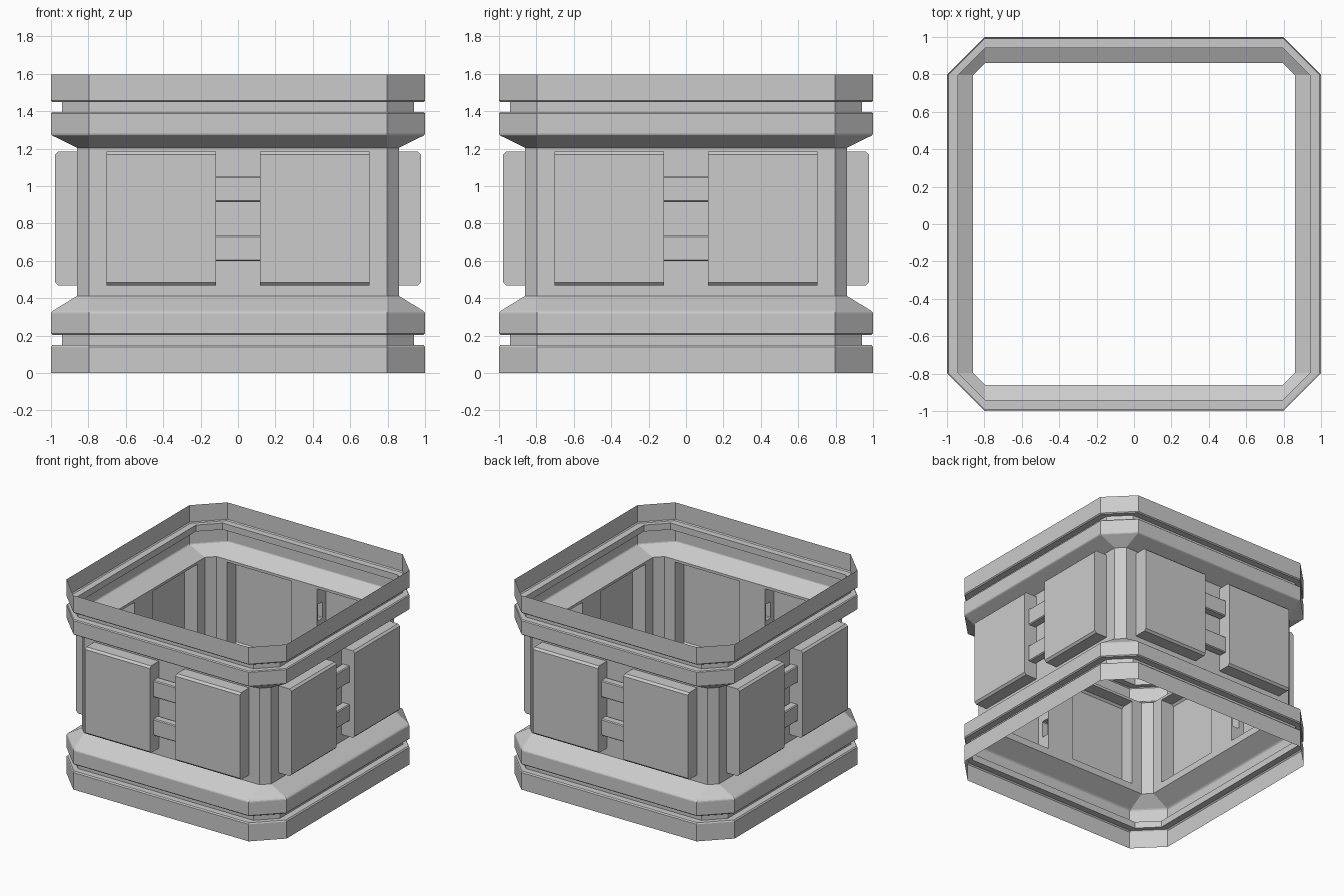
import bpy, bmesh
from math import radians
from mathutils import Matrix, Vector

cube = bpy.data.objects.get("Cube")
if cube:
    bpy.data.objects.remove(cube, do_unlink=True)

metal = bpy.data.materials.new("plain_grey")
metal.use_nodes = True
grey = (0.6, 0.6, 0.6, 1)
metal.diffuse_color = grey
metal.node_tree.nodes["Principled BSDF"].inputs["Base Color"].default_value = grey

FLAT = 0.797                   # half length of each straight side
WALL = 0.86                    # distance of the main wall from the centre
WALL_LOW, WALL_HIGH = 0.412, 1.204
P_IN, P_OUT = 0.117, 0.704     # panel edges across a side
P_LOW, P_HIGH = 0.468, 1.183
P_LIP, P_FACE = 0.962, 0.978   # panel bevel and face distances
B_BACK, B_FRONT = 0.872, 0.932
BARS = [(0.598, 0.735), (0.914, 1.051)]


def finish(bm, name):
    bmesh.ops.remove_doubles(bm, verts=bm.verts, dist=0.0005)
    mesh = bpy.data.meshes.new(name)
    bm.to_mesh(mesh)
    bm.free()
    mesh.materials.append(metal)
    obj = bpy.data.objects.new(name, mesh)
    bpy.context.collection.objects.link(obj)
    return obj


def poly(bm, points, outward):
    """Add one face from points, turned to look along outward."""
    face = bm.faces.new([bm.verts.new(p) for p in points])
    face.normal_update()
    if face.normal.dot(Vector(outward)) < 0:
        face.normal_flip()


def octagon(r, z):
    pts = [(FLAT, -r), (r, -FLAT), (r, FLAT), (FLAT, r),
           (-FLAT, r), (-r, FLAT), (-r, -FLAT), (-FLAT, -r)]
    return [(x, y, z) for x, y in pts]


def ring(name, profile):
    """Open shell swept around the chamfered square, profile from bottom up."""
    bm = bmesh.new()
    loops = [[bm.verts.new(p) for p in octagon(r, z)] for r, z in profile]
    for low, high in zip(loops, loops[1:]):
        for i in range(8):
            j = (i + 1) % 8
            bm.faces.new((low[i], low[j], high[j], high[i]))
    return finish(bm, name)


# Moulded base and crown, each with a recessed groove
ring("lower_moulding", [(1, 0), (1, 0.14), (0.992, 0.15), (0.94, 0.15),
                        (0.94, 0.204), (0.992, 0.204), (1, 0.212),
                        (1, 0.318), (0.997, 0.326), (0.988, 0.334),
                        (WALL, WALL_LOW)])
ring("upper_moulding", [(WALL, WALL_HIGH), (0.99, 1.268), (0.997, 1.273),
                        (1, 1.28), (1, 1.388), (0.992, 1.395), (0.94, 1.395),
                        (0.94, 1.448), (0.992, 1.448), (1, 1.456), (1, 1.595)])


def wall(bm):
    xs = [-FLAT, -P_OUT, -P_IN, P_IN, P_OUT, FLAT]
    zs = [WALL_LOW, P_LOW, P_HIGH, WALL_HIGH]
    for i in range(5):
        for k in range(3):
            if k == 1 and i in (1, 3):      # opening behind a panel
                continue
            x0, x1, z0, z1 = xs[i], xs[i + 1], zs[k], zs[k + 1]
            poly(bm, [(x0, -WALL, z0), (x1, -WALL, z0),
                      (x1, -WALL, z1), (x0, -WALL, z1)], (0, -1, 0))
    poly(bm, [(FLAT, -WALL, WALL_LOW), (WALL, -FLAT, WALL_LOW),
              (WALL, -FLAT, WALL_HIGH), (FLAT, -WALL, WALL_HIGH)], (1, -1, 0))


def panel(bm, s):
    bevel = P_FACE - P_LIP
    outline = [(WALL, P_LOW), (P_LIP, P_LOW), (P_FACE, P_LOW + bevel),
               (P_FACE, P_HIGH - bevel), (P_LIP, P_HIGH), (WALL, P_HIGH)]
    a, b = s * P_IN, s * P_OUT
    middle = Vector((0, -WALL, (P_LOW + P_HIGH) / 2))
    for (r0, z0), (r1, z1) in zip(outline, outline[1:]):
        centre = Vector((0, -(r0 + r1) / 2, (z0 + z1) / 2))
        poly(bm, [(a, -r0, z0), (b, -r0, z0), (b, -r1, z1), (a, -r1, z1)],
             centre - middle)
    poly(bm, [(b, -r, z) for r, z in outline], (s, 0, 0))
    # Inner side, with slots where the bars enter
    poly(bm, [(a, -r, z) for r, z in outline[1:5]], (-s, 0, 0))
    rs = [WALL, B_BACK, B_FRONT, P_LIP]
    zs = [P_LOW, *BARS[0], *BARS[1], P_HIGH]
    for i in range(3):
        for k in range(5):
            if i == 1 and k in (1, 3):
                continue
            poly(bm, [(a, -rs[i], zs[k]), (a, -rs[i + 1], zs[k]),
                      (a, -rs[i + 1], zs[k + 1]), (a, -rs[i], zs[k + 1])], (-s, 0, 0))


def bar(bm, low, high):
    c = 0.007
    outline = [(B_BACK, low), (B_FRONT - c, low), (B_FRONT, low + c),
               (B_FRONT, high - c), (B_FRONT - c, high), (B_BACK, high)]
    middle = Vector((0, -(B_BACK + B_FRONT) / 2, (low + high) / 2))
    for (r0, z0), (r1, z1) in zip(outline, outline[1:] + outline[:1]):
        centre = Vector((0, -(r0 + r1) / 2, (z0 + z1) / 2))
        poly(bm, [(-P_IN, -r0, z0), (P_IN, -r0, z0), (P_IN, -r1, z1),
                  (-P_IN, -r1, z1)], centre - middle)


# Four matching sides: wall, two hollow panels and two linking bars
for turn, side in enumerate(("front", "left", "back", "right")):
    spin = Matrix.Rotation(radians(90 * turn), 4, "Z")
    parts = [("wall", wall, ()), ("panel_a", panel, (-1,)), ("panel_b", panel, (1,)),
             ("lower_bar", bar, BARS[0]), ("upper_bar", bar, BARS[1])]
    for part, build, args in parts:
        bm = bmesh.new()
        build(bm, *args)
        bm.transform(spin)
        finish(bm, f"{side}_{part}")
